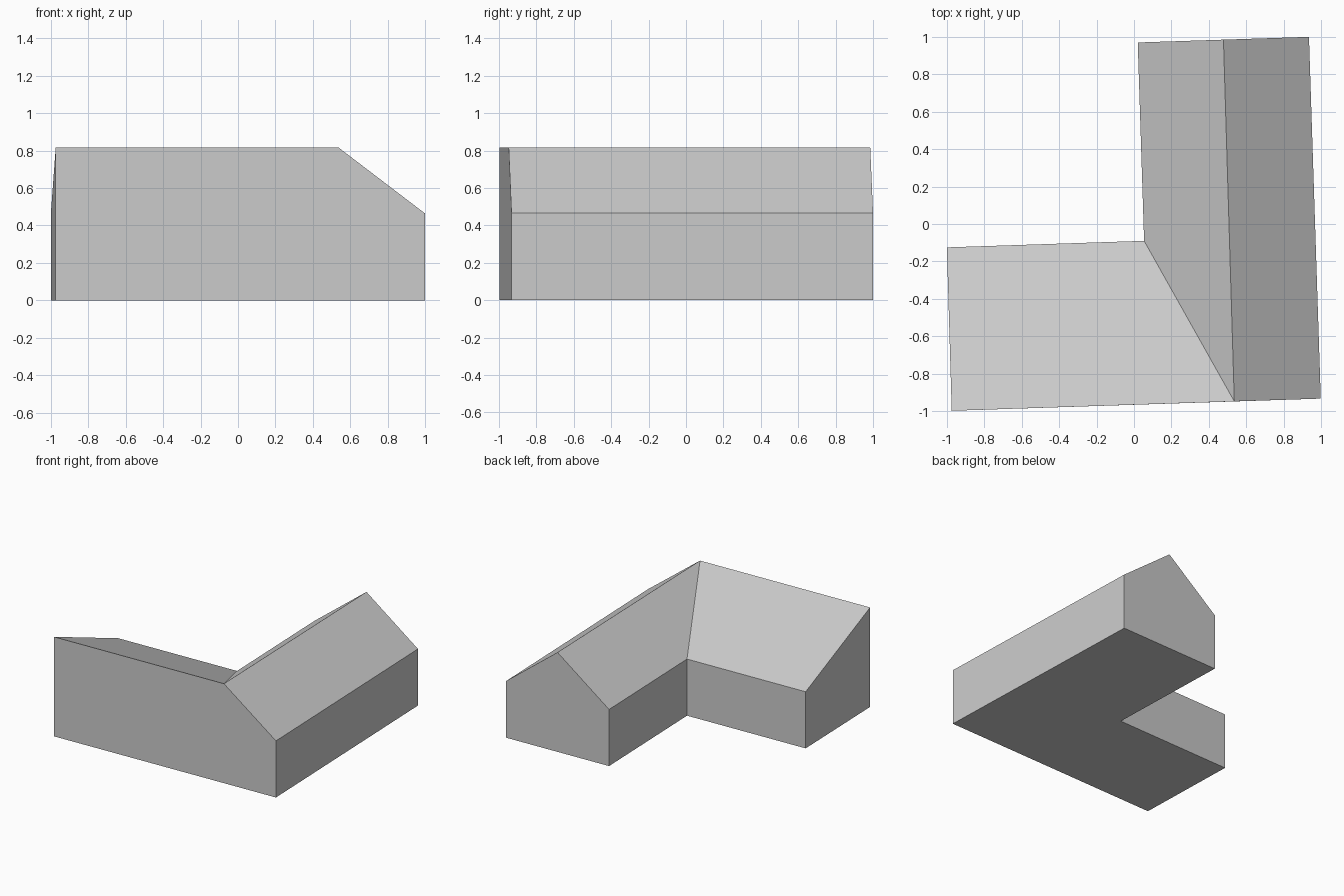
import bpy
import bmesh

cube = bpy.data.objects.get("Cube")
if cube:
    bpy.data.objects.remove(cube, do_unlink=True)

EAVE, RIDGE = 0.465, 0.817

# Corners of the L-shaped plan, counter-clockwise, with the wall-top height
PLAN = {
    "wing_front": (-0.974, -0.998, RIDGE),
    "ridge_front": (0.536, -0.948, RIDGE),
    "outer_front": (0.998, -0.933, EAVE),
    "outer_back": (0.935, 1.0, EAVE),
    "ridge_back": (0.478, 0.985, RIDGE),
    "inner_back": (0.02, 0.97, EAVE),
    "inner_corner": (0.054, -0.09, EAVE),
    "wing_back": (-1.0, -0.125, EAVE),
}

ROOF_SLOPES = [
    ("wing_front", "ridge_front", "inner_corner", "wing_back"),
    ("ridge_front", "outer_front", "outer_back", "ridge_back"),
    ("ridge_front", "ridge_back", "inner_back", "inner_corner"),
]

grey = bpy.data.materials.new("light_grey")
grey.use_nodes = True
colour = (0.6, 0.6, 0.6, 1)
grey.diffuse_color = colour
grey.node_tree.nodes["Principled BSDF"].inputs["Base Color"].default_value = colour


def add_object(name, bm):
    mesh = bpy.data.meshes.new(name)
    bm.to_mesh(mesh)
    bm.free()
    mesh.materials.append(grey)
    obj = bpy.data.objects.new(name, mesh)
    bpy.context.collection.objects.link(obj)


# Walls and floor: raise the plan outline to the roof line.
# Gable walls spanning eave-ridge-eave are joined into single flat faces.
bm = bmesh.new()
base = {k: bm.verts.new((x, y, 0)) for k, (x, y, z) in PLAN.items()}
top = {k: bm.verts.new(p) for k, p in PLAN.items()}
bm.faces.new(list(reversed(base.values())))
for run in (
    ("wing_front", "ridge_front", "outer_front"),
    ("outer_front", "outer_back"),
    ("outer_back", "ridge_back", "inner_back"),
    ("inner_back", "inner_corner"),
    ("inner_corner", "wing_back"),
    ("wing_back", "wing_front"),
):
    bm.faces.new([base[k] for k in run] + [top[k] for k in reversed(run)])
add_object("walls", bm)

# Roof: lean-to over the left wing, gable over the right wing
bm = bmesh.new()
top = {k: bm.verts.new(p) for k, p in PLAN.items()}
for slope in ROOF_SLOPES:
    bm.faces.new([top[k] for k in slope])
add_object("roof", bm)
